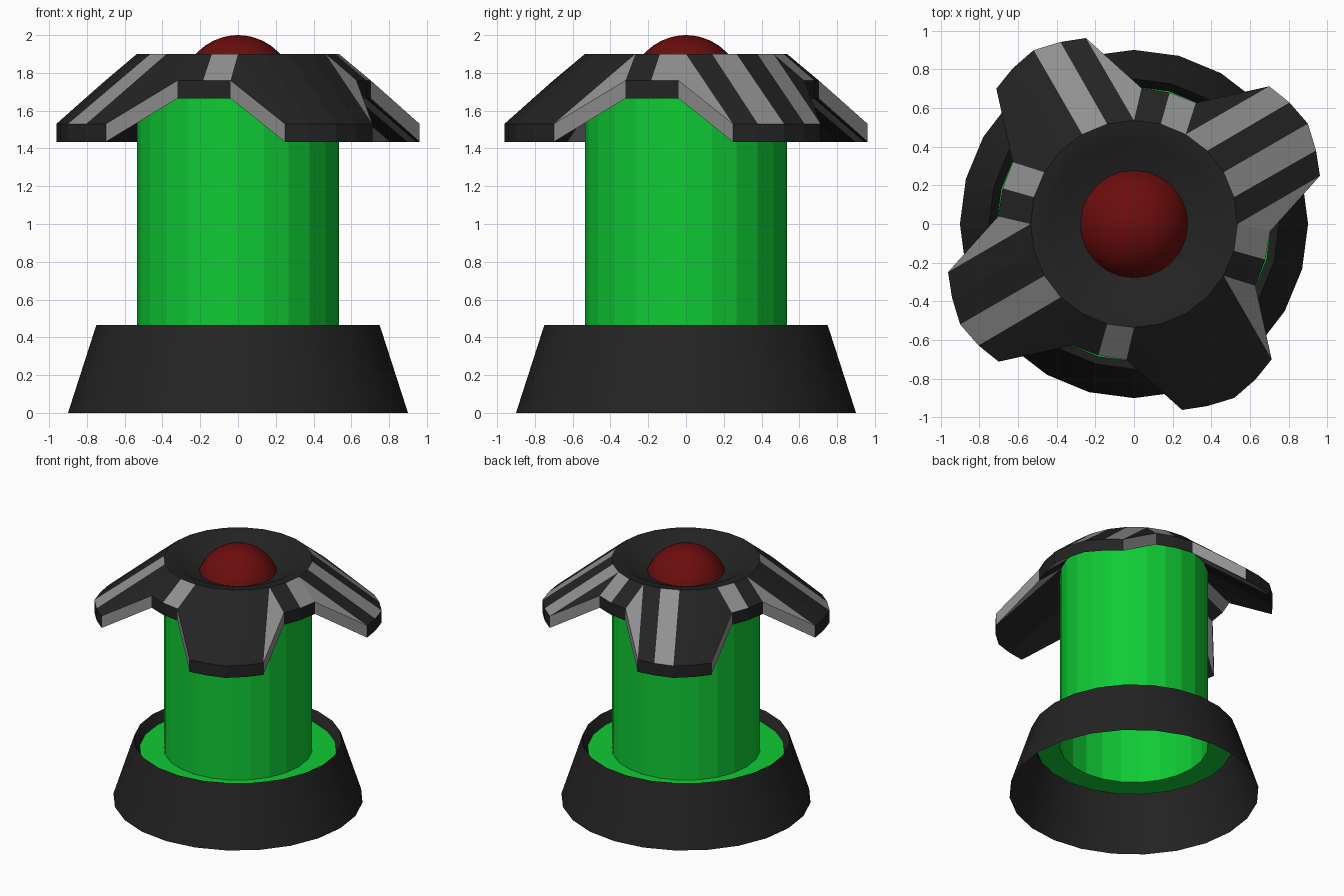
import bpy, bmesh
from math import sin, cos, pi, radians

if "Cube" in bpy.data.objects:
    bpy.data.objects.remove(bpy.data.objects["Cube"])

N = 24


def material(name, rgb):
    m = bpy.data.materials.new(name)
    m.diffuse_color = (*rgb, 1)
    m.use_nodes = True
    m.node_tree.nodes["Principled BSDF"].inputs["Base Color"].default_value = m.diffuse_color
    return m


DARK = material("dark", (0.017, 0.017, 0.017))
LIGHT = material("light_grey", (0.28, 0.28, 0.28))
GREEN = material("green", (0.005, 0.6, 0.035))
RED = material("red", (0.15, 0.004, 0.004))


def finish(bm, name, mats, smooth=None):
    me = bpy.data.meshes.new(name)
    bm.to_mesh(me)
    bm.free()
    ob = bpy.data.objects.new(name, me)
    bpy.context.collection.objects.link(ob)
    for m in mats:
        me.materials.append(m)
    if smooth:
        bpy.ops.object.select_all(action='DESELECT')
        ob.select_set(True)
        bpy.context.view_layer.objects.active = ob
        bpy.ops.object.shade_smooth_by_angle(angle=radians(smooth))
    return ob


def lathe(name, profile, mat, smooth=None):
    """Spin an (r, z) profile, listed from the bottom outside upwards."""
    bm = bmesh.new()
    rings = []
    for r, z in profile:
        if r < 1e-4:
            rings.append([bm.verts.new((0, 0, z))] * N)
        else:
            rings.append([bm.verts.new((r * cos(2 * pi * i / N), r * sin(2 * pi * i / N), z))
                          for i in range(N)])
    for a, b in zip(rings, rings[1:]):
        for i in range(N):
            j = (i + 1) % N
            bm.faces.new(list(dict.fromkeys((a[i], a[j], b[j], b[i]))))
    return finish(bm, name, [mat], smooth)


# Base skirt with inward rim
lathe("base_skirt", [(0.9, 0), (0.75, 0.465), (0.71, 0.39)], DARK, 40)
# Green floor flange and hollow column
lathe("column", [(0.71, 0.39), (0.535, 0.39), (0.535, 1.83)], GREEN)
# Dished cap top
lathe("cap_dish", [(0.535, 1.9), (0.44, 1.885), (0.34, 1.81), (0, 1.81)], DARK, 40)
# Red dome
lathe("dome", [(0.3 * cos(radians(a)), 1.7 + 0.3 * sin(radians(a)))
               for a in (15, 25, 35, 45, 55, 65, 75, 83, 90)], RED, 40)

# Four-armed sloping cap: each quarter has an arm (0-60 deg) and a notch (60-90 deg)
THICK = 0.095
LIGHT_STRIPS = {15, 45, 60, 105, 150, 210, 255, 345}
LIGHT_CORNERS = {0, 90, 180, 330}
bm = bmesh.new()


def pair(r, ang, z):
    p = (r * cos(radians(ang)), r * sin(radians(ang)))
    return bm.verts.new((*p, z)), bm.verts.new((*p, z - THICK))


def slab(points, mat):
    for layer in (0, 1):
        vs = [p[layer] for p in points]
        bm.faces.new(vs if layer == 0 else vs[::-1]).material_index = mat


def wall(a, b, mat=0):
    bm.faces.new((a[1], b[1], b[0], a[0])).material_index = mat


inner = [pair(0.535, 15 * i, 1.9) for i in range(N)]
notch = {}
for q in range(4):
    for k, a in enumerate((63, 74.8, 86.8)):
        notch[q, k] = pair(0.704, 90 * q + a, 1.76)
for q in range(4):
    ring = [inner[(6 * q + i) % N] for i in range(7)]
    tip = [pair(r, 90 * q + a, 1.53) for r, a in
           ((0.993, 14.5), (1.015, 22), (1.038, 30), (1.02, 38), (0.998, 45.5))]
    gap = [notch[q, k] for k in range(3)]
    prev = notch[(q - 1) % 4, 2]
    # arm strips
    for i in range(4):
        slab((ring[i], tip[i], tip[i + 1], ring[i + 1]), int(90 * q + 15 * i in LIGHT_STRIPS))
        wall(tip[i], tip[i + 1])
    # arm corner triangles and side walls
    slab((ring[0], prev, tip[0]), int(90 * q in LIGHT_CORNERS))
    slab((ring[4], tip[4], gap[0]), int(90 * q + 60 in LIGHT_CORNERS))
    wall(prev, tip[0], 1)
    wall(tip[4], gap[0], 1)
    # notch strips
    for i in range(2):
        slab((ring[4 + i], gap[i], gap[i + 1], ring[5 + i]),
             int(90 * q + 60 + 15 * i in LIGHT_STRIPS))
        wall(gap[i], gap[i + 1])
bmesh.ops.recalc_face_normals(bm, faces=bm.faces)
finish(bm, "cap_arms", [DARK, LIGHT])
